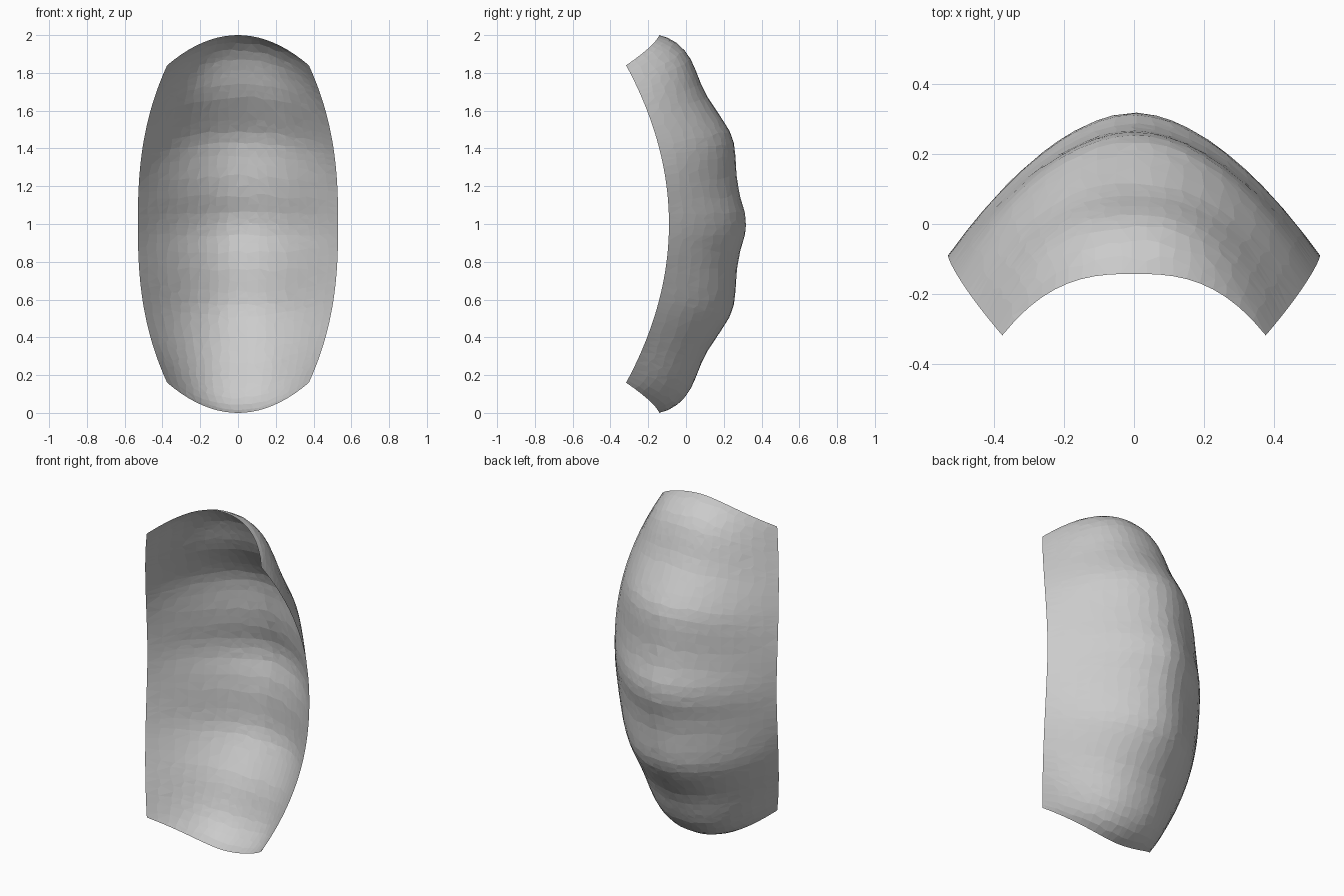
import bpy, bmesh, random

if "Cube" in bpy.data.objects:
    bpy.data.objects.remove(bpy.data.objects["Cube"])
random.seed(3)

# midline half profile: distance from mid height -> depth y (mirrored top/bottom)
PROFILE = [(0, .318), (.06, .312), (.15, .285), (.25, .268), (.36, .262), (.43, .253),
           (.49, .232), (.55, .195), (.67, .115), (.74, .08), (.81, .053), (.87, .026),
           (.92, -.008), (.96, -.05), (.985, -.095), (1, -.142)]


def mid_y(d):
    for (a, ya), (b, yb) in zip(PROFILE, PROFILE[1:]):
        if d <= b:
            return ya + (yb - ya) * (d - a) / (b - a)
    return PROFILE[-1][1]


def shell_point(u, s):
    """u: -1..1 across, s: -1..1 from bottom to top."""
    d, a = abs(s), min(abs(u), 1)
    half_w = .53 - .155 * d ** 2.5          # side edge bows outward
    edge_y = -.09 - .227 * d ** 2           # side edge bends forward at the ends
    p = 1.8 + .9 * d ** 2                   # ends are rounder in section
    y = edge_y + (mid_y(d) - edge_y) * (1 - a ** p)
    z = 1 + s * (.84 + .16 * (1 - a ** 2))
    return (u * half_w, y, z)


# row positions: existing profile heights plus midpoints, so the bumps stay crisp
half = [d for d, _ in PROFILE]
half = sorted(half + [(a + b) / 2 for a, b in zip(half, half[1:]) if b - a > .05])
rows = [-d for d in reversed(half[1:])] + half
COLS = 20

bm = bmesh.new()
grid = []
for i, s in enumerate(rows):
    line = []
    for j in range(COLS + 1):
        u = 2 * j / COLS - 1
        ds = du = 0
        # slight irregularity of the hand-shaped facets, borders kept clean
        if 0 < i < len(rows) - 1 and 0 < j < COLS:
            gap = min(s - rows[i - 1], rows[i + 1] - s)
            ds, du = random.uniform(-.25, .25) * gap, random.uniform(-.02, .02)
        line.append(bm.verts.new(shell_point(u + du, s + ds)))
    grid.append(line)
for r0, r1 in zip(grid, grid[1:]):
    for j in range(COLS):
        bm.faces.new((r0[j + 1], r0[j], r1[j], r1[j + 1]))
bmesh.ops.triangulate(bm, faces=bm.faces[:], quad_method='SHORT_EDGE')

# open curved shell, single sheet
mesh = bpy.data.meshes.new("curved_shell")
bm.to_mesh(mesh)
bm.free()
shell = bpy.data.objects.new("curved_shell", mesh)
bpy.context.collection.objects.link(shell)
